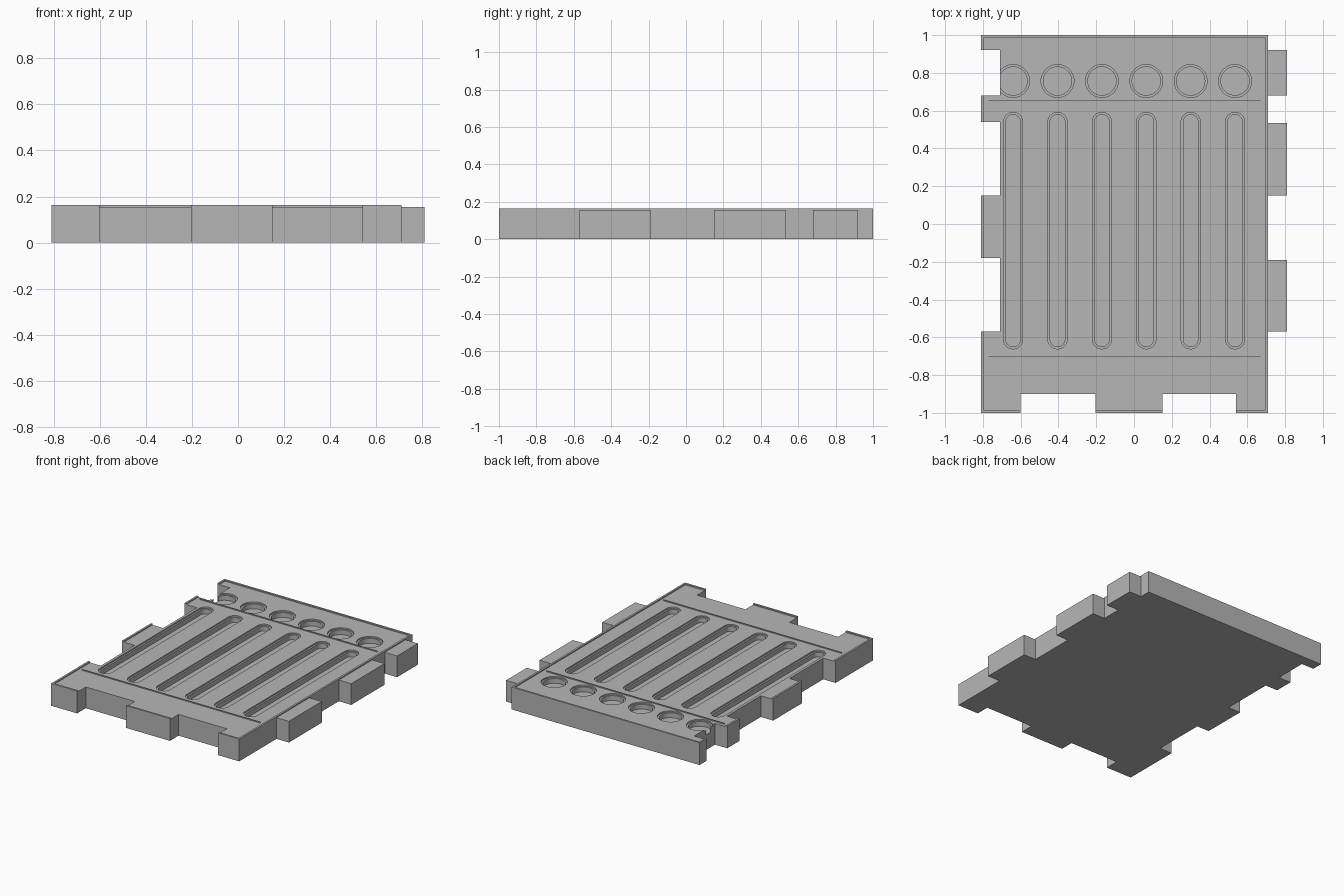
import bpy, bmesh, math

cube = bpy.data.objects.get("Cube")
if cube:
    bpy.data.objects.remove(cube)

grey = bpy.data.materials.new("plain_grey")
grey.use_nodes = True
colour = (0.47, 0.47, 0.47, 1)
grey.diffuse_color = colour
grey.node_tree.nodes["Principled BSDF"].inputs["Base Color"].default_value = colour

TOP, RIM_TOP, RIM = 0.155, 0.163, 0.014
LEFT, RIGHT, EDGE = -0.81, 0.71, 0.1


def prisms(name, outlines, z0, z1):
    """Extrude closed counter-clockwise outlines into one mesh object."""
    bm = bmesh.new()
    for outline in outlines:
        low = [bm.verts.new((x, y, z0)) for x, y in outline]
        high = [bm.verts.new((x, y, z1)) for x, y in outline]
        bm.faces.new(low[::-1])
        bm.faces.new(high)
        n = len(low)
        for i in range(n):
            j = (i + 1) % n
            bm.faces.new((low[i], low[j], high[j], high[i]))
    mesh = bpy.data.meshes.new(name)
    bm.to_mesh(mesh)
    bm.free()
    mesh.materials.append(grey)
    obj = bpy.data.objects.new(name, mesh)
    bpy.context.collection.objects.link(obj)
    return obj


def rect(x0, x1, y0, y1):
    return [(x0, y0), (x1, y0), (x1, y1), (x0, y1)]


def stadium(x, y0, y1, r, steps=20):
    """Round-ended slot outline; a circle when y0 equals y1."""
    pts = []
    for centre, start in ((y1, 0), (y0, math.pi)):
        last = steps + 1 if y1 > y0 else steps
        for i in range(last):
            a = start + math.pi * i / steps
            pts.append((x + r * math.cos(a), centre + r * math.sin(a)))
    return pts


# Notches and tabs around the plate
front_notches = [(-0.60, -0.205), (0.15, 0.54)]
left_notches = [(0.68, 0.92), (0.15, 0.54), (-0.57, -0.18)]
right_tabs = [(-0.57, -0.19), (0.15, 0.535), (0.68, 0.92)]

outline = [(LEFT, -1)]
for a, b in front_notches:
    outline += [(a, -1), (a, -1 + EDGE), (b, -1 + EDGE), (b, -1)]
outline.append((RIGHT, -1))
for a, b in right_tabs:
    outline += [(RIGHT, a), (RIGHT + EDGE, a), (RIGHT + EDGE, b), (RIGHT, b)]
outline += [(RIGHT, 1), (LEFT, 1)]
for a, b in left_notches:
    outline += [(LEFT, b), (LEFT + EDGE, b), (LEFT + EDGE, a), (LEFT, a)]
plate = prisms("plate", [outline], 0, TOP)

# Stepped round pockets and long slots
columns = [-0.64 + 0.235 * i for i in range(6)]
for name, inset, depth in (("ledge_cutter", 0, 0.01), ("pocket_cutter", 0.012, 0.045)):
    shapes = []
    for x in columns:
        shapes.append(stadium(x, 0.757, 0.757, 0.087 - inset))
        shapes.append(stadium(x, -0.61, 0.54, 0.051 - inset))
    cutter = prisms(name, shapes, TOP - depth, TOP + 0.05)
    cutter.hide_render = True
    mod = plate.modifiers.new(name, 'BOOLEAN')
    mod.operation = 'DIFFERENCE'
    mod.solver = 'EXACT'
    mod.object = cutter
    bpy.context.view_layer.objects.active = plate
    bpy.ops.object.modifier_apply(modifier=name)
    bpy.data.objects.remove(cutter)

# Raised lip along the outer edges
lips = [rect(LEFT, RIGHT, 1 - RIM, 1), rect(RIGHT - RIM, RIGHT, -1, 1 - RIM)]
for a, b in ((LEFT, -0.60), (-0.205, 0.15), (0.54, RIGHT - RIM)):
    lips.append(rect(a, b, -1, -1 + RIM))
for a, b in ((-1 + RIM, -0.57), (-0.18, 0.15), (0.54, 0.68), (0.92, 1 - RIM)):
    lips.append(rect(LEFT, LEFT + RIM, a, b))
prisms("edge_lip", lips, TOP, RIM_TOP)

# Hair-thin ridges on both sides of the slots
prisms("thin_ridges", [rect(-0.77, 0.67, y - 0.001, y + 0.001) for y in (-0.70, 0.655)],
       TOP, RIM_TOP)
